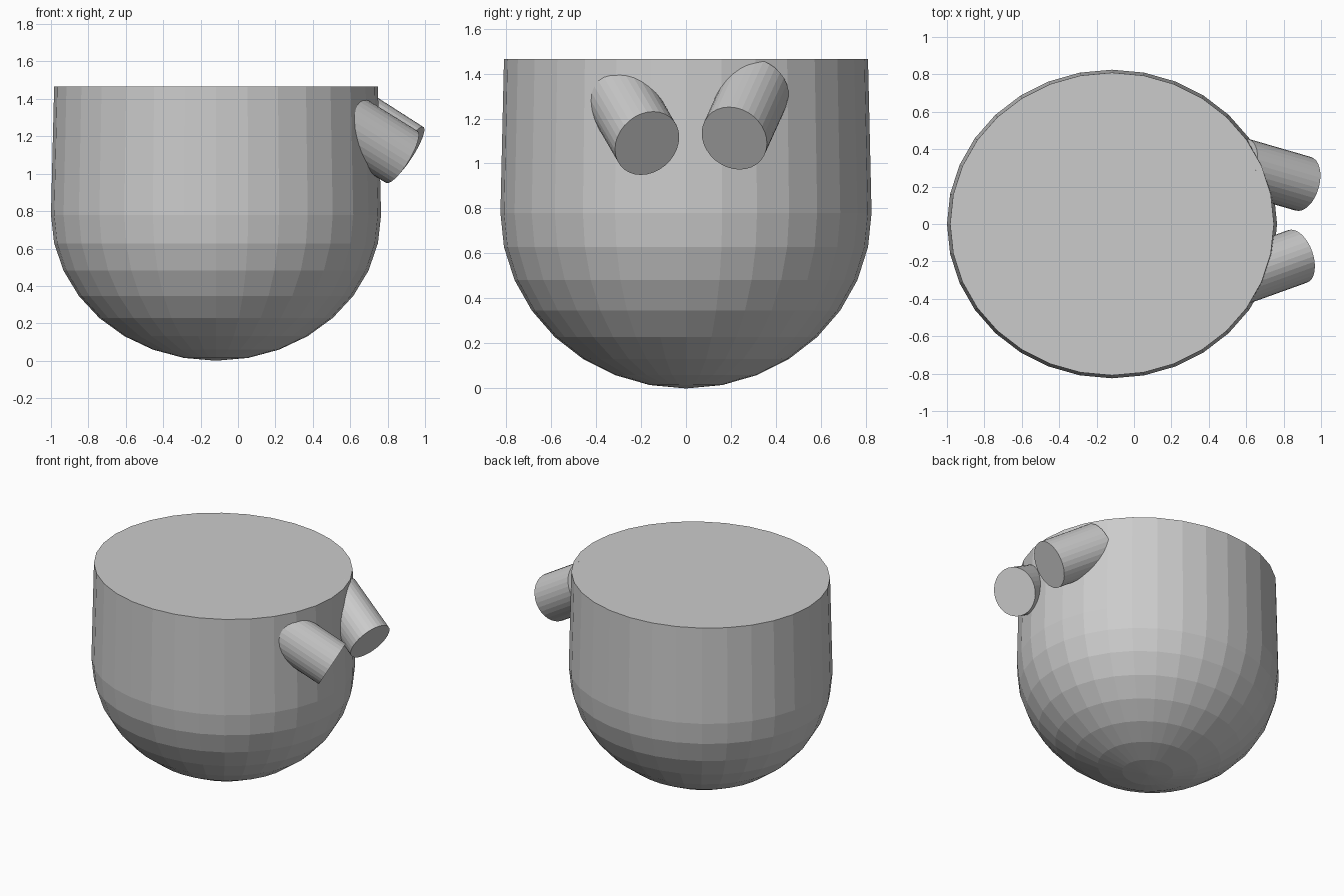
import bpy
import bmesh
from mathutils import Vector, Matrix

if "Cube" in bpy.data.objects:
    bpy.data.objects.remove(bpy.data.objects["Cube"])


def add_object(name, bm):
    bmesh.ops.recalc_face_normals(bm, faces=bm.faces)
    mesh = bpy.data.meshes.new(name)
    bm.to_mesh(mesh)
    bm.free()
    obj = bpy.data.objects.new(name, mesh)
    bpy.context.collection.objects.link(obj)
    return obj


# Bowl-shaped body: lower half of a sphere, next ring raised to a flat lid
CENTRE_Z, TOP_Z = 0.78, 1.465
bm = bmesh.new()
bmesh.ops.create_uvsphere(bm, u_segments=32, v_segments=16, radius=1)
bmesh.ops.delete(bm, geom=[v for v in bm.verts if v.co.z > 0.25], context='VERTS')
rim = [e for e in bm.edges if e.is_boundary]
bmesh.ops.contextual_create(bm, geom=rim)
for v in bm.verts:
    z = TOP_Z if v.co.z > 0.1 else CENTRE_Z * (1 + v.co.z)
    v.co = (v.co.x * 0.8825 - 0.1175, v.co.y * 0.825, z)
add_object("body", bm)


# Stubby pegs that lean out of the wall and down
def add_peg(name, end, direction, length=0.41):
    d = Vector(direction).normalized()
    bm = bmesh.new()
    bmesh.ops.create_cone(bm, cap_ends=True, segments=32,
                          radius1=1, radius2=1, depth=length)
    bm.transform(Matrix.Diagonal((0.149, 0.163, 1, 1)))
    obj = add_object(name, bm)
    obj.rotation_euler = d.to_track_quat('Z', 'Y').to_euler()
    obj.location = Vector(end) - d * length / 2
    return obj


add_peg("front_peg", (0.875, -0.173, 1.09), (1, 0.36, -0.62))
add_peg("back_peg", (0.905, 0.215, 1.112), (1, -0.29, -0.64))
